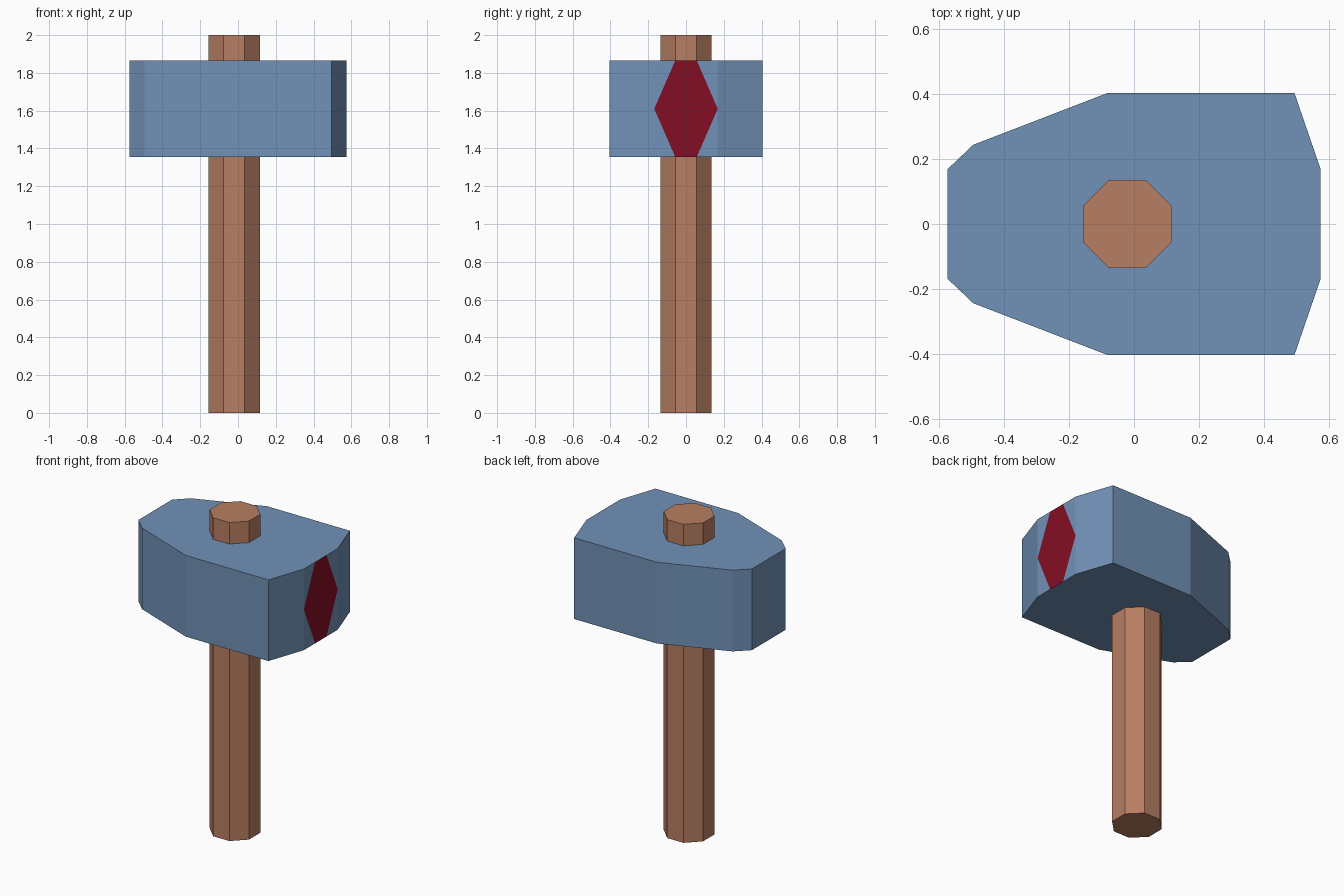
import bpy, bmesh, math
from mathutils import Matrix, Vector

if "Cube" in bpy.data.objects:
    bpy.data.objects.remove(bpy.data.objects["Cube"])


def material(name, rgb):
    m = bpy.data.materials.new(name)
    lin = [((c / 255 + 0.055) / 1.055) ** 2.4 if c > 10 else c / 255 / 12.92 for c in rgb]
    m.diffuse_color = (*lin, 1)
    m.use_nodes = True
    m.node_tree.nodes["Principled BSDF"].inputs["Base Color"].default_value = m.diffuse_color
    return m


def add_object(name, bm, mats):
    bmesh.ops.recalc_face_normals(bm, faces=bm.faces)
    mesh = bpy.data.meshes.new(name)
    bm.to_mesh(mesh)
    bm.free()
    for m in mats:
        mesh.materials.append(m)
    obj = bpy.data.objects.new(name, mesh)
    bpy.context.collection.objects.link(obj)
    return obj


steel = material("steel blue", (113, 145, 183))
wood = material("wood brown", (184, 126, 98))
red = material("dark red", (132, 14, 37))

# Handle: octagonal shaft, flats facing the axes
bm = bmesh.new()
bmesh.ops.create_cone(bm, cap_ends=True, segments=8, depth=2.0,
                      radius1=0.1475, radius2=0.1475,
                      matrix=Matrix.Translation((-0.021, 0, 1)) @ Matrix.Rotation(math.pi / 8, 4, 'Z'))
add_object("handle", bm, [wood])

# Head: half outline mirrored across y, extruded upward
Z0, Z1, FACE_X, FACE_Y, TIP_Y = 1.355, 1.865, 0.575, 0.168, 0.057
half = [(-0.575, 0.168), (-0.495, 0.244), (-0.08, 0.404), (0.494, 0.404), (FACE_X, FACE_Y)]
outline = half + [(x, -y) for x, y in reversed(half)]
bm = bmesh.new()
base = bm.faces.new([bm.verts.new((x, y, Z0)) for x, y in outline])
ext = bmesh.ops.extrude_face_region(bm, geom=[base], use_keep_orig=True)
bmesh.ops.translate(bm, vec=(0, 0, Z1 - Z0),
                    verts=[v for v in ext["geom"] if isinstance(v, bmesh.types.BMVert)])
bmesh.ops.recalc_face_normals(bm, faces=bm.faces)


# Red diamond: cut the four corners off the striking face
def striking_faces():
    bm.normal_update()
    return [f for f in bm.faces if f.normal.x > 0.99]


mid = (Z0 + Z1) / 2
for sy in (-1, 1):
    for sz in (-1, 1):
        faces = striking_faces()
        edges = {e for f in faces for e in f.edges}
        verts = {v for f in faces for v in f.verts}
        normal = Vector((0, sy * (Z1 - mid), sz * (FACE_Y - TIP_Y))).normalized()
        bmesh.ops.bisect_plane(bm, geom=faces + list(edges) + list(verts), dist=1e-4,
                               plane_co=(FACE_X, sy * FACE_Y, mid), plane_no=normal)
for f in striking_faces():
    if abs(f.calc_center_median().y) < 0.02:
        f.material_index = 1
add_object("hammer_head", bm, [steel, red])
